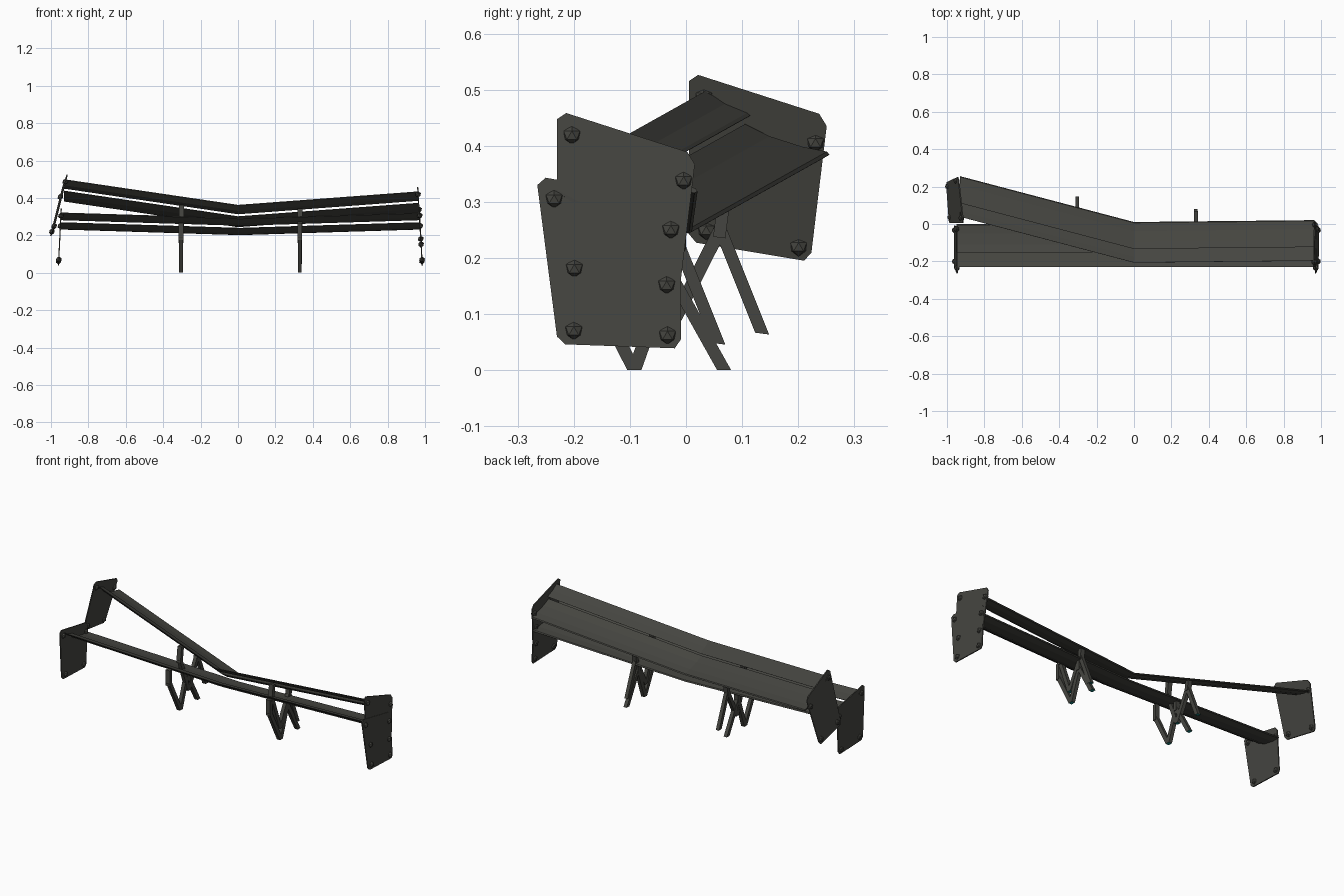
import bpy, bmesh, math
from mathutils import Vector

if "Cube" in bpy.data.objects:
    bpy.data.objects.remove(bpy.data.objects["Cube"])


def make_material(name, rgb):
    m = bpy.data.materials.new(name)
    m.diffuse_color = (*rgb, 1)
    m.use_nodes = True
    m.node_tree.nodes["Principled BSDF"].inputs["Base Color"].default_value = m.diffuse_color
    return m


CARBON = make_material("dark grey", (0.06, 0.06, 0.052))
TEAL = make_material("teal", (0.01, 0.25, 0.24))


def loft(bm, a, b):
    """Closed solid between two matching 3D polygons."""
    va, vb = [bm.verts.new(p) for p in a], [bm.verts.new(p) for p in b]
    n = len(a)
    faces = [bm.faces.new(va), bm.faces.new(vb[::-1])]
    for i in range(n):
        j = (i + 1) % n
        faces.append(bm.faces.new((va[j], va[i], vb[i], vb[j])))
    return faces


def finish(bm, name):
    bmesh.ops.recalc_face_normals(bm, faces=bm.faces)
    me = bpy.data.meshes.new(name)
    bm.to_mesh(me)
    bm.free()
    me.materials.append(CARBON)
    me.materials.append(TEAL)
    ob = bpy.data.objects.new(name, me)
    bpy.context.collection.objects.link(ob)
    return ob


def lower(p):
    return p


def upper(p):
    """Side-view placement of the upper wing: pitched copy of the lower one."""
    a = math.radians(-7.4)
    y, z = p[0] + 0.23, p[1] - 0.06
    return (-0.23 + y * math.cos(a) - z * math.sin(a),
            0.175 + y * math.sin(a) + z * math.cos(a))


# Side profiles (y, z) at the wing tip, top edge then underside
MAIN = [(-0.156, 0.270), (-0.11, 0.254), (-0.05, 0.243), (-0.005, 0.240), (0.0, 0.235),
        (-0.005, 0.231), (-0.05, 0.232), (-0.11, 0.244), (-0.156, 0.267)]
FLAP = [(-0.23, 0.322), (-0.195, 0.302), (-0.155, 0.290), (-0.149, 0.286),
        (-0.155, 0.281), (-0.195, 0.294), (-0.23, 0.318)]


def wing_element(name, profile, place, stations):
    bm = bmesh.new()
    rings = []
    for x, dy, dz in stations:
        ring = []
        for p in profile:
            y, z = place(p)
            ring.append(bm.verts.new((x, y + dy, z + dz)))
        rings.append(ring)
    n = len(profile)
    for r, s in zip(rings, rings[1:]):
        for i in range(n):
            j = (i + 1) % n
            bm.faces.new((r[i], r[j], s[j], s[i]))
    bm.faces.new(rings[0])
    bm.faces.new(rings[-1][::-1])
    finish(bm, name)


LOW_ST = [(-0.95, 0, 0), (0.012, 0, -0.03), (0.975, 0, 0)]
UP_ST = [(-0.93, 0.235, 0.065), (0.0, -0.01, -0.072), (0.965, 0, 0)]
for label, place, st in (("lower", lower, LOW_ST), ("upper", upper, UP_ST)):
    wing_element(label + "_main_plane", MAIN, place, st)
    wing_element(label + "_flap", FLAP, place, st)

# End plates with clipped corners, plus four bolts each
PLATE = [(-0.265, 0.33), (-0.25, 0.343), (-0.027, 0.302), (-0.011, 0.282),
         (-0.009, 0.055), (-0.02, 0.039), (-0.215, 0.046), (-0.23, 0.06)]
BOLTS = [(-0.235, 0.305), (-0.027, 0.25), (-0.2, 0.07), (-0.033, 0.062)]


def end_plate(name, place, dy, dz, a, b, c):
    """Plate in the plane x = a + b*z + c*y."""
    def at(p, off=0.0):
        y, z = place(p)
        y, z = y + dy, z + dz
        return Vector((a + b * z + c * y + off, y, z))
    bm = bmesh.new()
    loft(bm, [at(p, -0.003) for p in PLATE], [at(p, 0.003) for p in PLATE])
    finish(bm, name)
    bm = bmesh.new()
    for p in BOLTS:
        new = bmesh.ops.create_icosphere(bm, subdivisions=1, radius=0.017)["verts"]
        bmesh.ops.translate(bm, verts=new, vec=at(p))
    finish(bm, name + "_bolts")


end_plate("lower_left_end_plate", lower, 0, 0, -0.962, 0.05, 0)
end_plate("lower_right_end_plate", lower, 0, 0, 0.987, -0.05, 0)
end_plate("upper_left_end_plate", upper, 0.235, 0.068, -1.044, 0.25, -0.03)
end_plate("upper_right_end_plate", upper, 0, 0, 0.988, -0.06, 0)

# Zigzag struts: rear clevis, rear foot, front clevis, front foot
NODES = [(-0.19, 0.19), (-0.092, 0.0), (-0.03, 0.175), (0.068, 0.0)]


def support(name, place, x, dy, dz):
    bm = bmesh.new()

    def slab(poly, w, foot=None):
        pts = [place(p) for p in poly]
        faces = loft(bm, [(x - w, y + dy, z + dz) for y, z in pts],
                     [(x + w, y + dy, z + dz) for y, z in pts])
        if foot is not None:
            faces[2 + foot].material_index = 1

    h = 0.0125
    for top, bot in ((0, 1), (2, 1), (2, 3)):
        (ty, tz), (by, bz) = NODES[top], NODES[bot]
        slab([(by - h, bz), (by + h, bz), (ty + h, tz), (ty - h, tz)], 0.010, foot=0)
    # clevis blocks reaching up to the wing underside
    for (y, z), up in ((NODES[0], 0.075), (NODES[2], 0.045)):
        slab([(y - 0.011, z - 0.015), (y + 0.011, z - 0.015),
              (y + 0.011, z + up), (y - 0.011, z + up)], 0.013)
    finish(bm, name)


support("lower_left_support", lower, -0.305, 0, 0)
support("lower_right_support", lower, 0.33, 0, 0)
support("upper_left_support", upper, -0.303, 0.078, -0.012)
support("upper_right_support", upper, 0.332, 0, -0.03)
